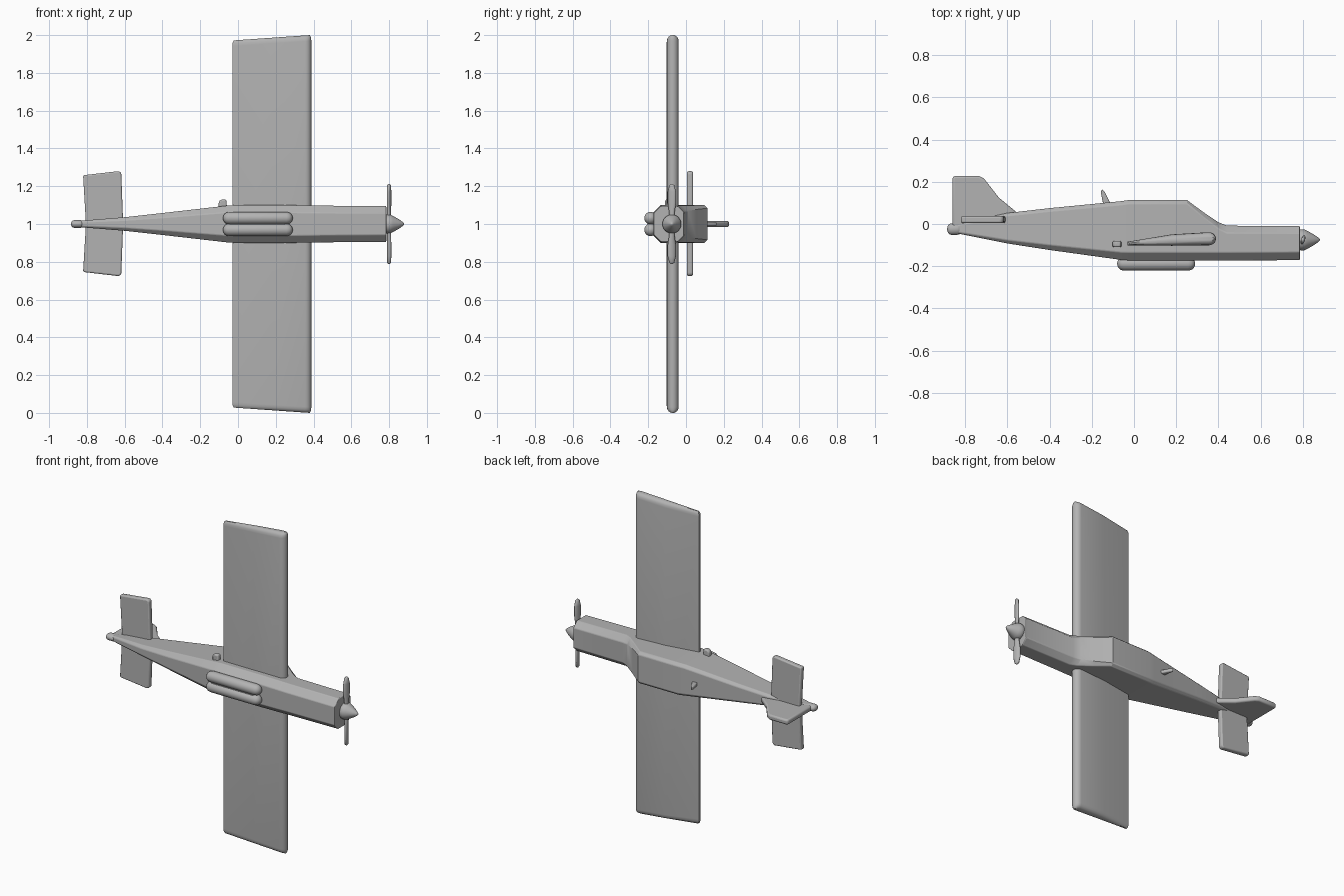
import bpy, bmesh, math
from mathutils import Vector, Matrix

cube = bpy.data.objects.get("Cube")
if cube:
    bpy.data.objects.remove(cube, do_unlink=True)

grey = bpy.data.materials.new("plain grey")
grey.use_nodes = True
COLOUR = (0.45, 0.45, 0.45, 1)
grey.diffuse_color = COLOUR
grey.node_tree.nodes["Principled BSDF"].inputs["Base Color"].default_value = COLOUR


def finish(name, bm, bevel=0, angle=35):
    """Turn a bmesh into a shaded, optionally bevelled object."""
    bmesh.ops.recalc_face_normals(bm, faces=bm.faces)
    mesh = bpy.data.meshes.new(name)
    bm.to_mesh(mesh)
    bm.free()
    mesh.materials.append(grey)
    ob = bpy.data.objects.new(name, mesh)
    bpy.context.collection.objects.link(ob)
    if bevel:
        mod = ob.modifiers.new("soft edges", 'BEVEL')
        mod.width, mod.segments = bevel, 3
        mod.limit_method, mod.angle_limit = 'ANGLE', math.radians(40)
    bpy.ops.object.select_all(action='DESELECT')
    ob.select_set(True)
    bpy.context.view_layer.objects.active = ob
    bpy.ops.object.shade_smooth_by_angle(angle=math.radians(angle))
    return ob


def loft(name, rings, bevel=0, angle=35):
    """Skin a list of equal-length rings and cap both ends."""
    bm = bmesh.new()
    rows = [[bm.verts.new(p) for p in ring] for ring in rings]
    n = len(rows[0])
    for a, b in zip(rows, rows[1:]):
        for i in range(n):
            j = (i + 1) % n
            bm.faces.new((a[i], a[j], b[j], b[i]))
    bm.faces.new(rows[0])
    bm.faces.new(rows[-1])
    return finish(name, bm, bevel, angle)


def spin_x(name, profile, cy, cz, n=24, sy=1.0, angle=35):
    """Body of revolution about an x axis from (x, radius) pairs."""
    ts = [2 * math.pi * i / n for i in range(n)]
    return loft(name, [[(x, cy + sy * r * math.cos(t), cz + r * math.sin(t)) for t in ts]
                       for x, r in profile], angle=angle)


# Fuselage: x, bottom, top, half width, bottom chamfer, top chamfer
stations = [
    (-0.86, -0.040, -0.005, 0.015, 0.006, 0.006),
    (-0.60, -0.092, 0.052, 0.036, 0.016, 0.012),
    (-0.40, -0.123, 0.075, 0.058, 0.024, 0.014),
    (-0.06, -0.170, 0.108, 0.097, 0.036, 0.016),
    (-0.02, -0.173, 0.114, 0.100, 0.038, 0.016),
    (0.25, -0.173, 0.114, 0.100, 0.038, 0.016),
    (0.33, -0.173, 0.055, 0.099, 0.038, 0.022),
    (0.40, -0.173, 0.008, 0.098, 0.038, 0.030),
    (0.44, -0.173, -0.008, 0.097, 0.038, 0.034),
    (0.785, -0.171, -0.010, 0.095, 0.038, 0.034),
]


def section(x, b, t, w, cb, ct):
    half = [(b, w - cb), (b + cb, w), (t - ct, w), (t, w - ct)]
    ring = half + [(y, -z) for y, z in reversed(half)]
    return [(x, y, 1 + z) for y, z in ring]


loft("fuselage", [section(*s) for s in stations], bevel=0.008, angle=30)

# Wing: airfoil with a rounded leading edge, slightly swept tips
nose = [(0.355 + 0.033 * math.cos(a), -0.07 + 0.031 * math.sin(a))
        for a in [math.radians(-90 + 18 * i) for i in range(11)]]
airfoil = [(-0.03, -0.102), (0.18, -0.103)] + nose + [(0.18, -0.049), (-0.03, -0.084)]


def wing_ring(side, inset, shrink):
    ring = []
    for x, y in airfoil:
        mid = -0.093 + 0.06 * (x + 0.03) if x < 0.3 else -0.07
        reach = 0.972 + 0.028 * (x + 0.03) / 0.418 - inset
        ring.append((0.18 + (x - 0.18) * (0.94 + 0.06 * shrink),
                     mid + (y - mid) * shrink, 1 + side * reach))
    return ring


tips = [(0, 0.35), (0.006, 0.7), (0.016, 0.92), (0.03, 1)]
loft("wing", [wing_ring(-1, *t) for t in tips] + [wing_ring(1, *t) for t in reversed(tips)])


def plate(name, outline, plane, centre, thick, bevel):
    """Flat panel from an outline in the xy or xz plane."""
    rings = []
    for d in (-thick / 2, thick / 2):
        rings.append([(u, v, centre + d) if plane == 'xy' else (u, centre + d, v)
                      for u, v in outline])
    return loft(name, rings, bevel)


# Tail surfaces
plate("tailplane", [(-0.82, 1.258), (-0.63, 1.28), (-0.618, 1.27), (-0.608, 1.0),
                    (-0.618, 0.735), (-0.63, 0.724), (-0.82, 0.746), (-0.805, 1.0)],
      'xz', 0.021, 0.032, 0.011)
plate("tail_fin", [(-0.86, -0.03), (-0.86, 0.222), (-0.845, 0.228), (-0.735, 0.228),
                   (-0.71, 0.215), (-0.64, 0.125), (-0.555, 0.055), (-0.62, -0.03)],
      'xy', 1.0, 0.032, 0.010)


def capsule(name, x0, x1, r, cy, cz, sy=1.0):
    steps = [math.radians(a) for a in (4, 25, 45, 65, 90)]
    prof = [(x0 + r * (1 - math.cos(a)), r * math.sin(a)) for a in steps]
    prof += [(x1 - r * (1 - math.cos(a)), r * math.sin(a)) for a in reversed(steps)]
    return spin_x(name, prof, cy, cz, angle=60, sy=sy)


capsule("tail_skid", -0.885, -0.815, 0.021, -0.024, 1.0, 1.3)

# Twin belly pods joined to the fuselage by a fairing
for side, label in ((1, "upper"), (-1, "lower")):
    capsule(label + "_belly_pod", -0.08, 0.29, 0.033, -0.188, 1 + side * 0.031)
plate("pod_fairing", [(-0.045, 0.955), (0.25, 0.955), (0.25, 1.045), (-0.045, 1.045)],
      'xz', -0.185, 0.04, 0.006)

# Roof aerial and side nub
plate("roof_aerial", [(-0.152, 0.165), (-0.138, 0.15), (-0.11, 0.095), (-0.145, 0.09),
                      (-0.157, 0.15)], 'xy', 1.0, 0.022, 0.006)
plate("side_nub", [(-0.102, 1.07), (-0.102, 1.118), (-0.09, 1.13), (-0.062, 1.13),
                   (-0.057, 1.07)], 'xz', -0.095, 0.03, 0.009)

# Propeller with two paddle blades and a pointed spinner
HUB_Y = -0.075
spin_x("spinner", [(0.775, 0.045), (0.79, 0.05), (0.805, 0.05), (0.82, 0.043),
                   (0.85, 0.026), (0.872, 0.011), (0.88, 0.003)], HUB_Y, 1.0, angle=50)
blade = [(0.0, 0.014), (0.06, 0.015), (0.11, 0.023), (0.17, 0.023), (0.205, 0.014), (0.213, 0.004)]
for side, label in ((1, "upper"), (-1, "lower")):
    rings = []
    for d, w in blade:
        ring = []
        for i in range(12):
            t = math.tau * i / 12
            u, v = w * math.cos(t), min(w, 0.010) * math.sin(t)
            twist = side * 0.3
            ring.append((0.80 + v * math.cos(twist) + u * math.sin(twist),
                         HUB_Y + u * math.cos(twist) - v * math.sin(twist),
                         1 + side * d))
        rings.append(ring)
    loft(label + "_propeller_blade", rings, angle=60)
